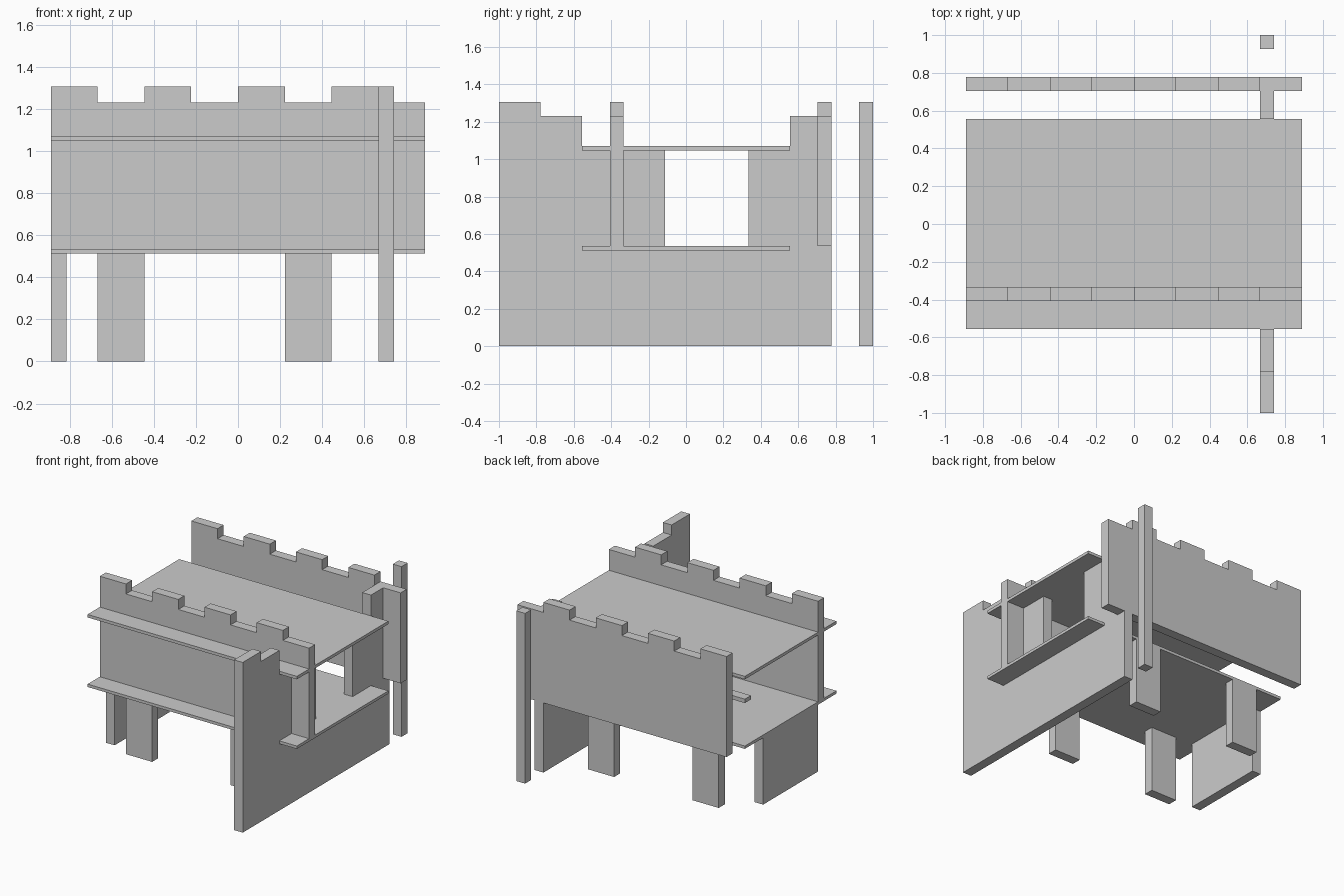
import bpy, bmesh
from mathutils import Vector

if "Cube" in bpy.data.objects:
    bpy.data.objects.remove(bpy.data.objects["Cube"])


def extrude_profile(name, pts, axis, a, b):
    """Extrude a 2D profile along 'x' (pts are y,z) or 'y' (pts are x,z)."""
    bm = bmesh.new()
    if axis == 'x':
        verts = [bm.verts.new((a, p, q)) for p, q in pts]
        step = Vector((b - a, 0, 0))
    else:
        verts = [bm.verts.new((p, a, q)) for p, q in pts]
        step = Vector((0, b - a, 0))
    face = bm.faces.new(verts)
    ext = bmesh.ops.extrude_face_region(bm, geom=[face])
    moved = [g for g in ext['geom'] if isinstance(g, bmesh.types.BMVert)]
    bmesh.ops.translate(bm, verts=moved, vec=step)
    bmesh.ops.recalc_face_normals(bm, faces=bm.faces)
    mesh = bpy.data.meshes.new(name)
    bm.to_mesh(mesh)
    bm.free()
    obj = bpy.data.objects.new(name, mesh)
    bpy.context.collection.objects.link(obj)
    return obj


def box(name, x, y, z):
    pts = [(x[0], z[0]), (x[1], z[0]), (x[1], z[1]), (x[0], z[1])]
    return extrude_profile(name, pts, 'y', *y)


U = 2 / 27            # board thickness, the module of the whole design
LOW, HIGH = 1.23, 1.307
SHELF_1, SHELF_2 = (0.513, 0.535), (1.047, 1.07)
W = 12 * U            # half width

# Two shelves
for name, z in (("lower_shelf", SHELF_1), ("upper_shelf", SHELF_2)):
    box(name, (-W, W), (-7.5 * U, 7.5 * U), z)

# Crenellated walls: eight steps alternating high and low
outline = [(W, SHELF_1[1]), (-W, SHELF_1[1])]
for i in range(8):
    top = HIGH if i % 2 == 0 else LOW
    x = -W + 3 * U * i
    outline += [(x, top), (x + 3 * U, top)]
extrude_profile("front_battlement", outline, 'y', -5.5 * U, -4.5 * U)
extrude_profile("back_battlement", outline, 'y', 9.5 * U, 10.5 * U)

# Right side panel with doorway and stepped top
side = [(-1, 0), (10.5 * U, 0), (10.5 * U, 0.535), (9.5 * U, 0.535),
        (9.5 * U, LOW), (7.5 * U, LOW), (7.5 * U, 1.05), (4.5 * U, 1.05),
        (4.5 * U, 0.525), (-1.5 * U, 0.525), (-1.5 * U, 1.05),
        (-7.5 * U, 1.05), (-7.5 * U, LOW), (-10.5 * U, LOW),
        (-10.5 * U, HIGH), (-1, HIGH)]
extrude_profile("right_side_panel", side, 'x', 9 * U, 10 * U)

# Free-standing post behind the side panel
box("rear_post", (9 * U, 10 * U), (12.5 * U, 13.5 * U), (0, HIGH))

# Left support panel under the lower shelf
box("left_support", (-W, -11 * U), (-4.5 * U, 4.5 * U), (0, SHELF_1[0]))

# Front and back legs
for row, y in (("front", (-5.5 * U, -4.5 * U)), ("back", (6.5 * U, 7.5 * U))):
    for side_name, x in (("left", (-9 * U, -6 * U)), ("right", (3 * U, 6 * U))):
        box(f"{row}_{side_name}_leg", x, y, (0, SHELF_1[0]))

# Thin rail between the shelves at the back
box("back_rail", (-W, 9 * U), (6.5 * U, 7.5 * U), (0.865, 0.895))
